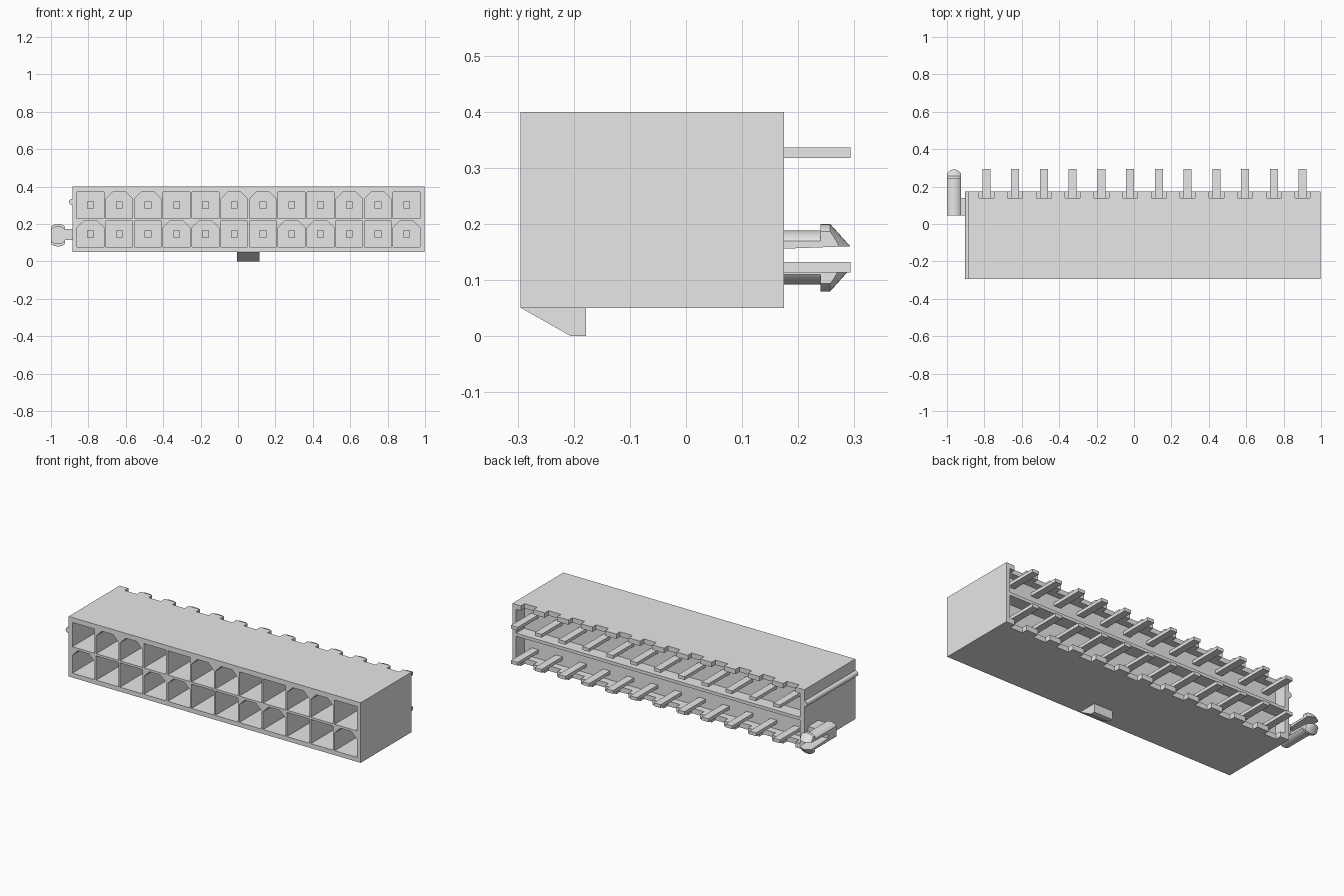
import bpy, bmesh, math
from mathutils import Matrix

cube = bpy.data.objects.get("Cube")
if cube:
    bpy.data.objects.remove(cube, do_unlink=True)

grey = bpy.data.materials.new("light_grey")
grey.use_nodes = True
grey.diffuse_color = (0.8, 0.8, 0.8, 1)
grey.node_tree.nodes["Principled BSDF"].inputs["Base Color"].default_value = (0.8, 0.8, 0.8, 1)

COLUMNS = [-0.789 + 0.1537 * i for i in range(12)]
ROWS = [0.147, 0.301]
FRONT, BACK = -0.295, 0.175


def add_box(bm, x0, x1, y0, y1, z0, z1):
    m = Matrix.Translation(((x0 + x1) / 2, (y0 + y1) / 2, (z0 + z1) / 2)) \
        @ Matrix.Diagonal((x1 - x0, y1 - y0, z1 - z0, 1))
    bmesh.ops.create_cube(bm, size=1, matrix=m)


def add_prism(bm, points, offset):
    """Extrude a planar outline along an offset vector."""
    face = bm.faces.new([bm.verts.new(p) for p in points])
    new = bmesh.ops.extrude_face_region(bm, geom=[face])["geom"]
    bmesh.ops.translate(bm, vec=offset,
                        verts=[v for v in new if isinstance(v, bmesh.types.BMVert)])


def finish(bm, name):
    bmesh.ops.recalc_face_normals(bm, faces=bm.faces)
    mesh = bpy.data.meshes.new(name)
    bm.to_mesh(mesh)
    bm.free()
    mesh.materials.append(grey)
    obj = bpy.data.objects.new(name, mesh)
    bpy.context.collection.objects.link(obj)
    return obj


def select(obj):
    bpy.ops.object.select_all(action="DESELECT")
    obj.select_set(True)
    bpy.context.view_layer.objects.active = obj


def boolean(obj, cutter, operation="DIFFERENCE"):
    cutter.hide_render = True
    mod = obj.modifiers.new("cut", "BOOLEAN")
    mod.operation, mod.solver, mod.object = operation, "EXACT", cutter
    select(obj)
    bpy.ops.object.modifier_apply(modifier=mod.name)
    bpy.data.objects.remove(cutter, do_unlink=True)


def smooth(obj):
    select(obj)
    bpy.ops.object.shade_smooth_by_angle(angle=math.radians(30))


# Housing block
bm = bmesh.new()
add_box(bm, -0.885, 0.997, FRONT, BACK, 0.05, 0.40)
housing = finish(bm, "housing")

# Front pockets, square or with clipped top corners in alternating pairs
bm = bmesh.new()
for r, z in enumerate(ROWS):
    for i, x in enumerate(COLUMNS):
        w, b, t = 0.072, z - 0.071, z + 0.070
        clipped = (i % 4 in (1, 2)) == (r == 1)
        c = 0.037 if clipped else 0
        outline = [(x - w, b), (x + w, b)]
        if clipped:
            outline += [(x + w, t - c), (x + w - c, t), (x - w + c, t), (x - w, t - c)]
        else:
            outline += [(x + w, t), (x - w, t)]
        add_prism(bm, [(px, FRONT - 0.05, pz) for px, pz in outline], (0, 0.385, 0))
boolean(housing, finish(bm, "pocket_cutter"))

# Rear recesses above and below the thin divider
bm = bmesh.new()
for z0, z1 in ((0.08, 0.215), (0.233, 0.372)):
    add_box(bm, -0.858, 0.972, 0.10, 0.25, z0, z1)
boolean(housing, finish(bm, "recess_cutter"))

# Notches in the rear rims
bm = bmesh.new()
for x in COLUMNS:
    for z0, z1 in ((0.02, 0.10), (0.35, 0.43)):
        add_box(bm, x - 0.04, x + 0.04, 0.14, 0.25, z0, z1)
boolean(housing, finish(bm, "notch_cutter"))

# Contacts: square pin in each pocket, flat blade behind
bm = bmesh.new()
for z, blade in zip(ROWS, (0.123, 0.327)):
    for x in COLUMNS:
        add_box(bm, x - 0.018, x + 0.018, -0.10, 0.07, z - 0.018, z + 0.018)
        add_box(bm, x - 0.0215, x + 0.0215, 0.07, 0.293, blade - 0.0095, blade + 0.0095)
finish(bm, "contacts")

# Latch wedge under the front edge
bm = bmesh.new()
wedge = [(FRONT, 0.051), (-0.205, 0.0), (-0.178, 0.0), (-0.178, 0.051)]
add_prism(bm, [(-0.005, y, z) for y, z in wedge], (0.12, 0, 0))
finish(bm, "latch_wedge")

# Rounded rib along the right-hand end
bm = bmesh.new()
bmesh.ops.create_cone(bm, cap_ends=True, segments=20, radius1=0.016, radius2=0.016,
                      depth=BACK - FRONT,
                      matrix=Matrix.Translation((-0.888, (FRONT + BACK) / 2, 0.318))
                      @ Matrix.Rotation(math.pi / 2, 4, "X"))
smooth(finish(bm, "side_rib"))

# Split mounting peg: turned profile, flattened sides, slot through the middle
PX, PZ = -0.9625, 0.14
bm = bmesh.new()
profile = [(0, 0.045), (0.048, 0.045), (0.048, 0.24), (0.06, 0.24),
           (0.06, 0.257), (0.02, 0.293), (0, 0.293)]
verts = [bm.verts.new((PX, y, PZ + r)) for r, y in profile]
edges = [bm.edges.new(pair) for pair in zip(verts, verts[1:])]
bmesh.ops.spin(bm, geom=verts + edges, cent=(PX, 0, PZ), axis=(0, 1, 0),
               angle=math.tau, steps=32)
bmesh.ops.remove_doubles(bm, verts=bm.verts, dist=0.0005)
peg = finish(bm, "mounting_peg")
bm = bmesh.new()
add_box(bm, PX - 0.0375, PX + 0.0375, 0, 0.4, 0, 0.4)
boolean(peg, finish(bm, "peg_side_cutter"), "INTERSECT")
bm = bmesh.new()
slot = [(0.12, -0.014), (0.31, -0.021), (0.31, 0.021), (0.12, 0.014)]
add_prism(bm, [(PX - 0.1, y, PZ + z) for y, z in slot], (0.2, 0, 0))
boolean(peg, finish(bm, "slot_cutter"))
smooth(peg)

# Arm joining the peg to the housing
bm = bmesh.new()
add_box(bm, PX + 0.01, -0.88, 0.046, 0.14, 0.115, 0.173)
arm = finish(bm, "peg_arm")
bm = bmesh.new()
add_box(bm, PX - 0.1, PX + 0.037, 0.119, 0.2, 0.126, 0.154)
boolean(arm, finish(bm, "arm_slot_cutter"))
